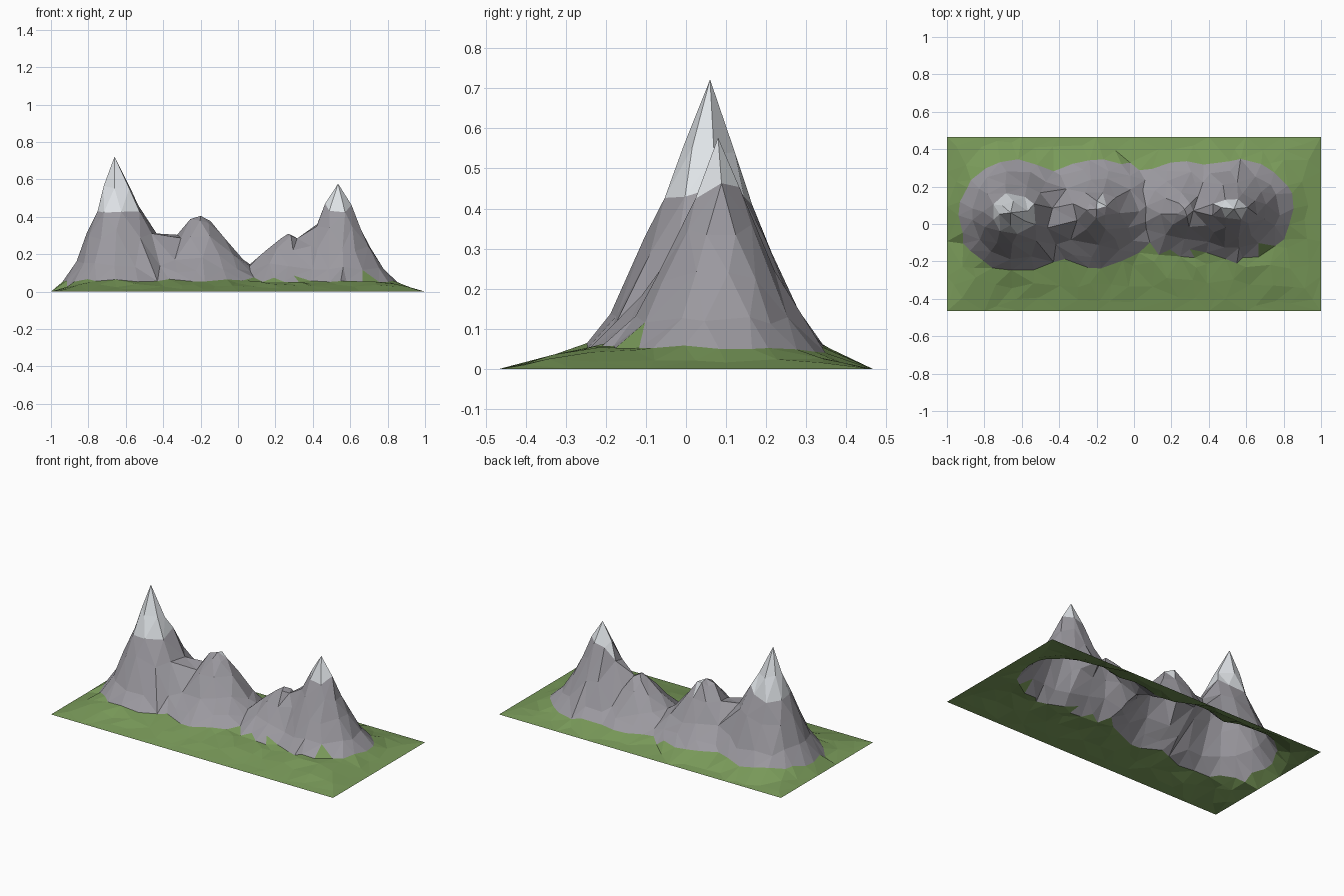
import bpy, bmesh, math, random
from mathutils import Vector
from mathutils.geometry import delaunay_2d_cdt

random.seed(7)
cube = bpy.data.objects.get("Cube")
if cube:
    bpy.data.objects.remove(cube, do_unlink=True)

HALF_X, HALF_Y = 1.0, 0.466

# Slope profiles: (distance fraction, height fraction)
SHARP = [(0, 1), (.22, .78), (.36, .6), (.54, .42), (.76, .2), (1, .07)]
ROUND = [(0, 1), (.15, .95), (.35, .72), (.6, .45), (.8, .27), (1, .13)]

# Peaks: x, y, height, reach to -x, +x, -y, +y, profile
PEAKS = [
    (-.66, .06, .722, .28, .42, .32, .29, SHARP),
    (-.20, .08, .405, .38, .36, .32, .27, ROUND),
    (.27, .08, .31, .36, .32, .27, .26, ROUND),
    (.535, .08, .577, .33, .33, .28, .27, SHARP),
]
RING_SIDES = (6, 8, 11, 15, 22)


def make_material(name, colour):
    mat = bpy.data.materials.new(name)
    mat.use_nodes = True
    mat.diffuse_color = (*colour, 1)
    bsdf = next(n for n in mat.node_tree.nodes if n.type == 'BSDF_PRINCIPLED')
    bsdf.inputs["Base Color"].default_value = (*colour, 1)
    bsdf.inputs["Roughness"].default_value = .9
    return mat


def fraction(peak, x, y):
    """Distance from a summit as a fraction of its reach."""
    px, py, _, left, right, front, back, _ = peak
    dx, dy = x - px, y - py
    return math.hypot(dx / (left if dx < 0 else right),
                      dy / (front if dy < 0 else back))


def peak_height(peak, x, y):
    f = fraction(peak, x, y)
    for (f0, h0), (f1, h1) in zip(peak[7], peak[7][1:]):
        if f <= f1:
            return peak[2] * (h0 + (h1 - h0) * (f - f0) / (f1 - f0))
    return 0


def lawn_height(x, y):
    rise = min((HALF_Y - abs(y)) / .2, (HALF_X - abs(x)) / .16, 1)
    return .052 * max(rise, 0) ** 1.2


def nearest_fraction(x, y):
    return min(fraction(p, x, y) for p in PEAKS)


points = []


def add_point(x, y, z, gap):
    if all(math.hypot(x - p.x, y - p.y) > gap for p in points):
        points.append(Vector((x, y, z)))


# Straight outer edge of the ground
for i in range(11):
    for side in (-1, 1):
        add_point(-HALF_X + .2 * i, side * HALF_Y, 0, .01)
for i in range(1, 5):
    for side in (-1, 1):
        add_point(side * HALF_X, HALF_Y * (i / 2.5 - 1), 0, .01)

# Summits
for p in PEAKS:
    add_point(p[0], p[1], p[2], .01)

# Rough rings of rock around each summit, kept where that peak is highest
for p in PEAKS:
    px, py, top, left, right, front, back, profile = p
    for (f, _), sides in zip(profile[1:], RING_SIDES):
        phase = random.random()
        for k in range(sides):
            a = math.tau * (k + phase + random.uniform(-.25, .25)) / sides
            g = f * random.uniform(.94, 1.06) if f < 1 else random.uniform(.94, .999)
            c, s = math.cos(a), math.sin(a)
            x = px + g * c * (left if c < 0 else right)
            y = py + g * s * (front if s < 0 else back)
            z = peak_height(p, x, y)
            if z + .012 >= max(peak_height(q, x, y) for q in PEAKS):
                z = max(z * random.uniform(.95, 1.04), lawn_height(x, y))
                add_point(x, y, z, .035)

# Scattered lawn points around the rock
for i in range(19):
    for j in range(9):
        x = -.93 + i * .1033 + random.uniform(-.035, .035)
        y = -.42 + j * .105 + random.uniform(-.03, .03)
        inside = abs(x) < .97 and abs(y) < HALF_Y - .02
        if inside and nearest_fraction(x, y) > 1.03:
            add_point(x, y, lawn_height(x, y) * random.uniform(.8, 1.1), .04)

# Triangulate the landscape
flat = [Vector((p.x, p.y)) for p in points]
verts, _, tris, origins, _, _ = delaunay_2d_cdt(flat, [], [], 0, 1e-5)
bm = bmesh.new()
bverts = [bm.verts.new((v.x, v.y, points[o[0]].z)) for v, o in zip(verts, origins)]
for t in tris:
    bm.faces.new([bverts[i] for i in t])
bm.normal_update()
for face in bm.faces:
    if face.normal.z < 0:
        face.normal_flip()

# Grass, rock and snow by position
GRASS, ROCK, SNOW = range(3)
for face in bm.faces:
    c = face.calc_center_median()
    limit = 1.0 + random.uniform(-.06, .02)
    if c.y < -.08 and -.1 < c.x < .7:
        limit -= random.uniform(0, .14)
    middle = -.35 < c.x < .1
    if c.z > .43 + random.uniform(-.03, .03):
        face.material_index = SNOW
    elif middle and c.z > .35 and c.y > PEAKS[1][1] and c.x > -.2:
        face.material_index = SNOW
    elif nearest_fraction(c.x, c.y) < limit:
        face.material_index = ROCK
    else:
        face.material_index = GRASS

mesh = bpy.data.meshes.new("mountain_range")
bm.to_mesh(mesh)
bm.free()
for name, colour in (("grass green", (.19, .32, .10)),
                     ("rock grey", (.33, .32, .35)),
                     ("snow white", (.74, .77, .80))):
    mesh.materials.append(make_material(name, colour))
terrain = bpy.data.objects.new("mountain_range", mesh)
bpy.context.collection.objects.link(terrain)
